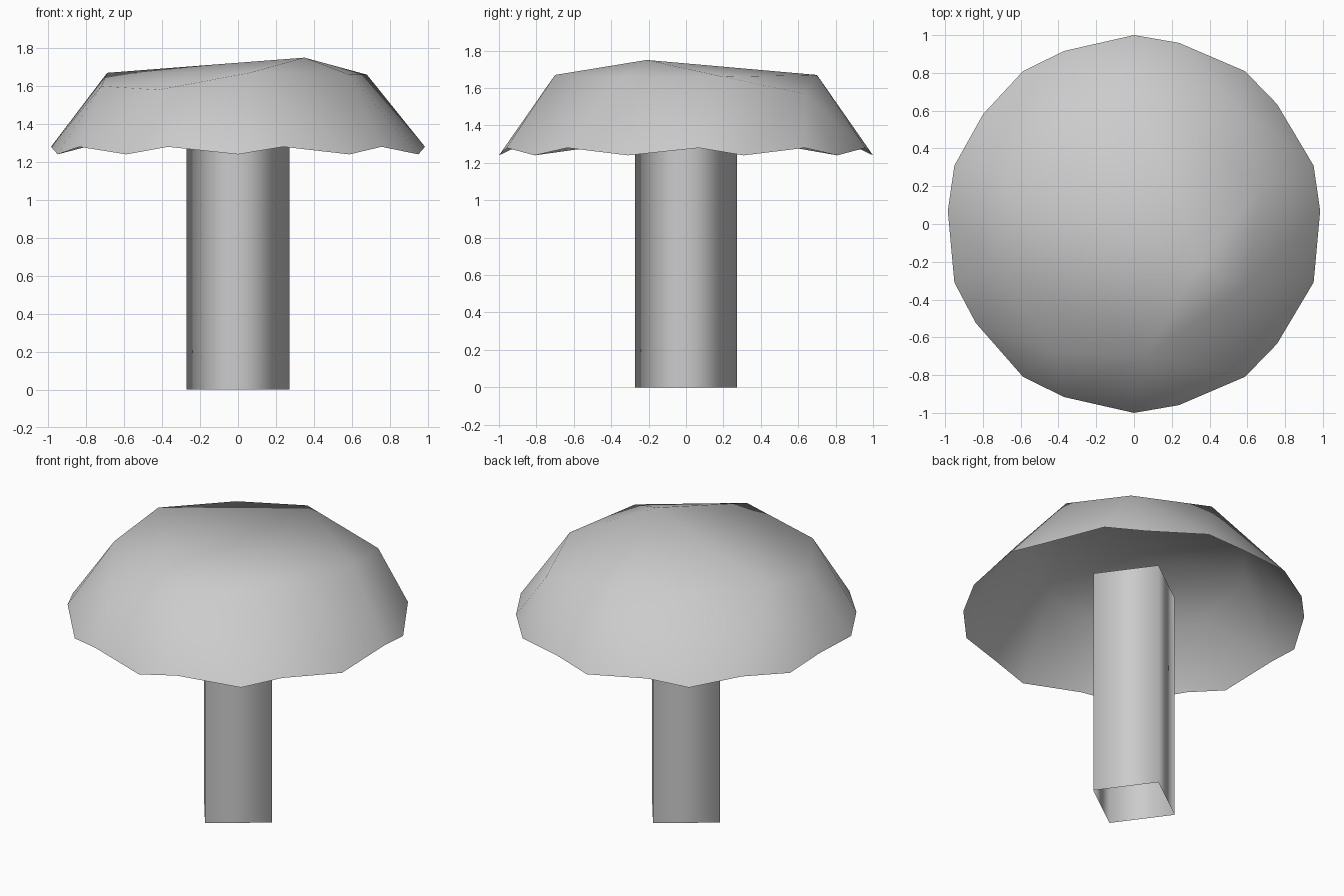
import bpy, bmesh
from math import radians, cos, sin

default_cube = bpy.data.objects.get("Cube")
if default_cube:
    bpy.data.objects.remove(default_cube, do_unlink=True)

GREY = (0.6, 0.6, 0.6, 1.0)
mat = bpy.data.materials.new("light_grey")
mat.use_nodes = True
mat.diffuse_color = GREY
mat.node_tree.nodes["Principled BSDF"].inputs["Base Color"].default_value = GREY


def polar(radius, degrees, z):
    a = radians(degrees)
    return (radius * cos(a), radius * sin(a), z)


def finish(bm, name):
    """Turn a bmesh into a smooth-shaded grey object."""
    bmesh.ops.recalc_face_normals(bm, faces=bm.faces[:])
    for face in bm.faces:
        face.smooth = True
    mesh = bpy.data.meshes.new(name)
    bm.to_mesh(mesh)
    bm.free()
    mesh.materials.append(mat)
    obj = bpy.data.objects.new(name, mesh)
    bpy.context.collection.objects.link(obj)
    return obj


# Cap: scalloped rim, uneven shoulder ring and off-centre peak, open underneath
RIM_LOW, RIM_HIGH = 1.24, 1.28
notches = [76, 40, 4, -40, -76, 248, 212, 176, 144, 112]
shoulder = [(0.68, 0.20, 1.66), (0.55, 0.63, 1.57), (0.0, 0.70, 1.67),
            (-0.38, 0.53, 1.66), (-0.69, 0.18, 1.67), (-0.72, -0.22, 1.6),
            (-0.42, -0.68, 1.58), (0.06, -0.70, 1.67), (0.59, -0.33, 1.66)]
peak = (0.35, -0.21, 1.75)

bm = bmesh.new()
points = [polar(1.0, 90 - 36 * i, RIM_LOW) for i in range(10)]
points += [polar(0.988, a, RIM_HIGH) for a in notches]
points += shoulder + [peak]
for p in points:
    bm.verts.new(p)
bmesh.ops.convex_hull(bm, input=bm.verts[:])
underside = [f for f in bm.faces if all(v.co.z < RIM_HIGH + 0.02 for v in f.verts)]
bmesh.ops.delete(bm, geom=underside, context='FACES')
# Orient the open shell outward
bm.normal_update()
cap = finish(bm, "cap")

# Stem: open square tube, smooth shaded, ending inside the cap
bm = bmesh.new()
corners = [-9 + 90 * i for i in range(4)]
bottom = [bm.verts.new(polar(0.275, a, 0.0)) for a in corners]
top = [bm.verts.new(polar(0.275, a, 1.45)) for a in corners]
for i in range(4):
    j = (i + 1) % 4
    bm.faces.new((bottom[i], bottom[j], top[j], top[i]))
stem = finish(bm, "stem")
